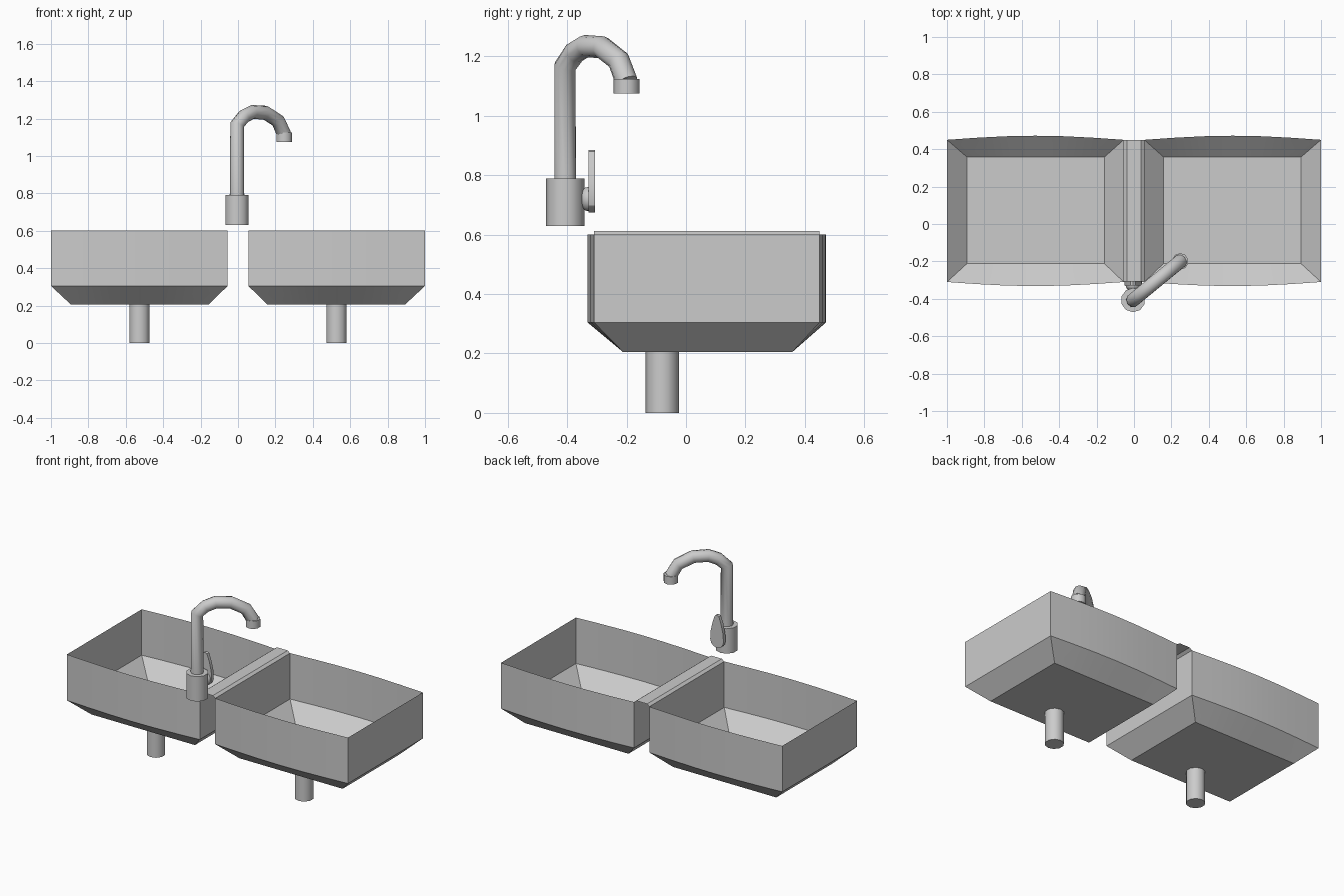
import bpy, bmesh
from math import sin, cos, pi, radians

if "Cube" in bpy.data.objects:
    bpy.data.objects.remove(bpy.data.objects["Cube"])


def finish(ob, angle=30):
    bpy.ops.object.select_all(action='DESELECT')
    ob.select_set(True)
    bpy.context.view_layer.objects.active = ob
    bpy.ops.object.shade_smooth_by_angle(angle=radians(angle))
    return ob


def mesh_object(name, bm):
    me = bpy.data.meshes.new(name)
    bm.to_mesh(me)
    bm.free()
    ob = bpy.data.objects.new(name, me)
    bpy.context.collection.objects.link(ob)
    return finish(ob)


def cylinder(name, x, y, z0, z1, r, sides=10):
    bpy.ops.mesh.primitive_cylinder_add(vertices=sides, radius=r, depth=z1 - z0,
                                        location=(x, y, (z0 + z1) / 2))
    ob = bpy.context.object
    ob.name = name
    return finish(ob, 50)


def outline(x0, x1, y0, y1, bulge, n=6):
    front = [(x0 + (x1 - x0) * i / n, y0 - bulge * sin(pi * i / n)) for i in range(n + 1)]
    back = [(x1 + (x0 - x1) * i / n, y1 + bulge * sin(pi * i / n)) for i in range(n + 1)]
    return front + back


def basin(name, s):
    # thin-sheet bowl: rim, lower wall edge, floor
    bm = bmesh.new()
    rings = []
    for z, o in ((0.6, outline(0.055, 1, -0.31, 0.45, 0.022)),
                 (0.305, outline(0.055, 1, -0.31, 0.45, 0.022)),
                 (0.205, outline(0.158, 0.893, -0.212, 0.358, 0))):
        rings.append([bm.verts.new((s * x, y, z)) for x, y in o])
    n = len(rings[0])
    for a, b in zip(rings, rings[1:]):
        for i in range(n):
            j = (i + 1) % n
            bm.faces.new((a[i], a[j], b[j], b[i]))
    bm.faces.new(rings[-1])
    bmesh.ops.recalc_face_normals(bm, faces=bm.faces)
    return mesh_object(name, bm)


# basins with drain pipes and drain crosses
for side, s in (("left", -1), ("right", 1)):
    basin(side + "_basin", s)
    cylinder(side + "_drain_pipe", s * 0.527, -0.08, 0, 0.206, 0.056)
    for k, dims in enumerate(((0.096, 0.004, 0.002), (0.004, 0.096, 0.002))):
        bpy.ops.mesh.primitive_cube_add(size=1, location=(s * 0.527, -0.08, 0.2065))
        bpy.context.object.name = f"{side}_drain_bar_{k + 1}"
        bpy.context.object.scale = dims

# bridge strip between the basins
bm = bmesh.new()
prof = [(-0.055, 0.6), (-0.038, 0.613), (0.038, 0.613), (0.055, 0.6)]
rows = [[bm.verts.new((x, y, z)) for x, z in prof] for y in (-0.31, 0.45)]
for i in range(3):
    bm.faces.new((rows[0][i], rows[0][i + 1], rows[1][i + 1], rows[1][i]))
mesh_object("bridge", bm)

# faucet base and spout tip
FX, FY = -0.005, -0.407
cylinder("faucet_base", FX, FY, 0.63, 0.79, 0.065)
cylinder("spout_tip", 0.247, -0.2, 1.075, 1.125, 0.044)

# gooseneck swung towards the right basin
path = [(0, 0.78), (0, 1.167), (0.15, 1.212), (0.33, 1.235), (0.6, 1.231),
        (0.87, 1.187), (1, 1.115)]
cu = bpy.data.curves.new("gooseneck", 'CURVE')
cu.dimensions = '3D'
cu.bevel_depth = 0.038
cu.bevel_resolution = 3
cu.use_fill_caps = True
sp = cu.splines.new('POLY')
sp.points.add(len(path) - 1)
for p, (t, z) in zip(sp.points, path):
    p.co = (FX + 0.252 * t, FY + 0.207 * t, z, 1)
ob = bpy.data.objects.new("gooseneck", cu)
bpy.context.collection.objects.link(ob)
bpy.ops.object.select_all(action='DESELECT')
ob.select_set(True)
bpy.context.view_layer.objects.active = ob
bpy.ops.object.convert(target='MESH')
finish(bpy.context.object, 50)

# handle knob
bpy.ops.mesh.primitive_uv_sphere_add(segments=12, ring_count=8, radius=1, location=(FX, -0.328, 0.72))
knob = bpy.context.object
knob.name = "handle_knob"
knob.scale = (0.04, 0.032, 0.041)
finish(knob, 40)
# keep only the half facing the base
bm = bmesh.new()
bm.from_mesh(knob.data)
bmesh.ops.bisect_plane(bm, geom=bm.verts[:] + bm.edges[:] + bm.faces[:],
                       plane_co=(0, 0.05, 0), plane_no=(0, 1, 0), clear_outer=True)
bm.to_mesh(knob.data)
bm.free()

# teardrop lever plate
bm = bmesh.new()
pts = [(0.047 * cos(a), 0.722 + 0.047 * sin(a))
       for a in (pi + (pi * i / 6) for i in range(7))]
pts += [(0.044, 0.775), (0.03, 0.835), (0.014, 0.88), (0, 0.886),
        (-0.014, 0.88), (-0.03, 0.835), (-0.044, 0.775)]
f = bm.faces.new([bm.verts.new((FX + x, -0.328, z)) for x, z in pts])
ext = bmesh.ops.extrude_face_region(bm, geom=[f], use_keep_orig=True)
for v in ext["geom"]:
    if isinstance(v, bmesh.types.BMVert):
        v.co.y += 0.022
bmesh.ops.recalc_face_normals(bm, faces=bm.faces)
mesh_object("handle_lever", bm)
